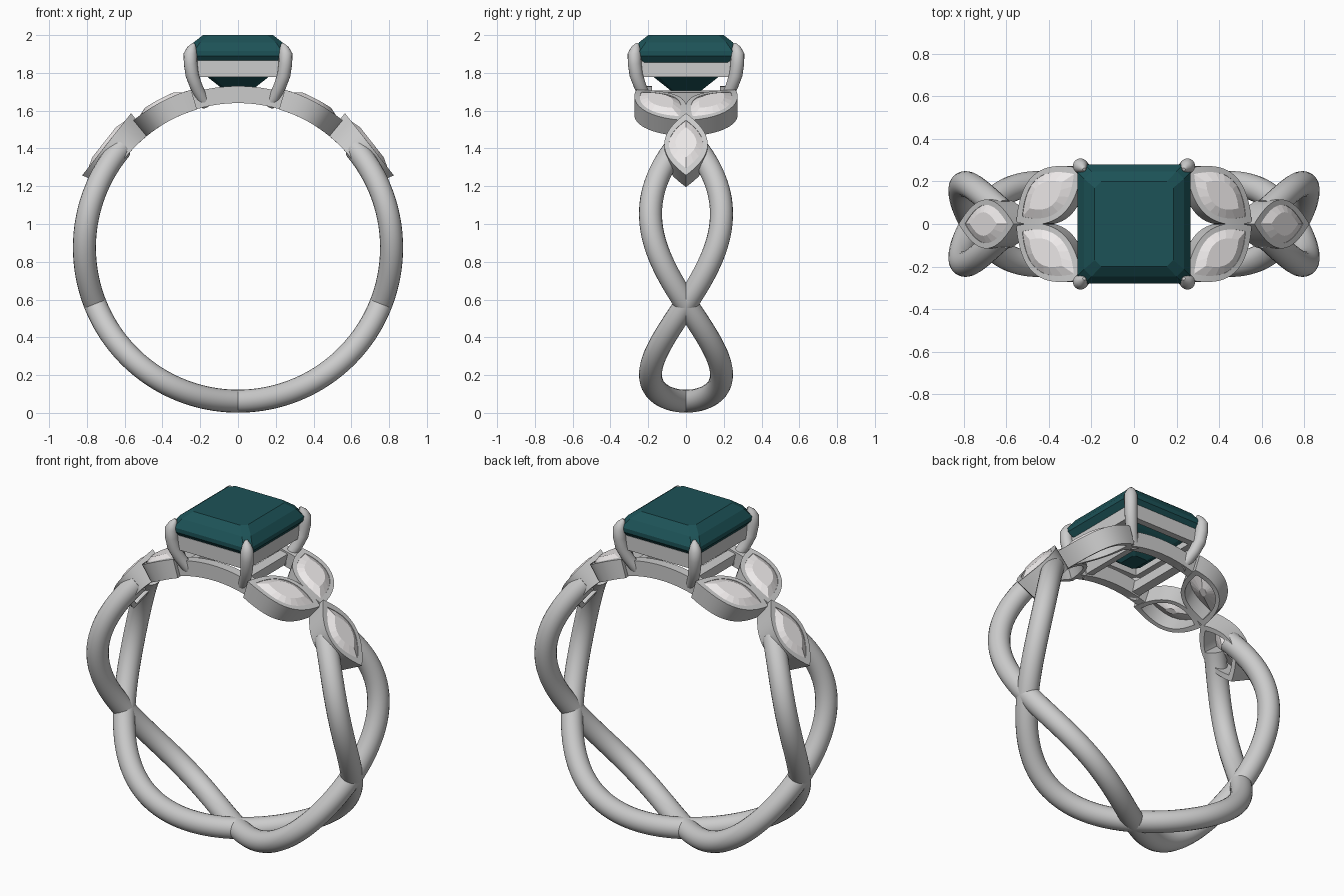
import bpy, bmesh
from math import sin, cos, pi, radians
from mathutils import Vector

if "Cube" in bpy.data.objects:
    bpy.data.objects.remove(bpy.data.objects["Cube"])

ZC = 0.875      # height of the ring centre
RM = 0.87       # radius used to wrap flat outlines onto the ring


def material(name, col):
    m = bpy.data.materials.new(name)
    m.diffuse_color = col
    m.use_nodes = True
    m.node_tree.nodes["Principled BSDF"].inputs["Base Color"].default_value = m.diffuse_color
    return m


GREEN = material("deep_green", (0.012, 0.085, 0.095, 1))
CLEAR = material("pale_stone", (0.86, 0.83, 0.83, 1))


def loft(name, rings, cyclic=False, mat=None, smooth=35):
    """Skin a list of closed rings; cap the ends unless cyclic."""
    bm = bmesh.new()
    vs = [[bm.verts.new(p) for p in r] for r in rings]
    n = len(vs[0])
    for i in range(len(vs) if cyclic else len(vs) - 1):
        a, b = vs[i], vs[(i + 1) % len(vs)]
        for j in range(n):
            k = (j + 1) % n
            bm.faces.new((a[j], a[k], b[k], b[j]))
    if not cyclic:
        bm.faces.new(vs[0])
        bm.faces.new(vs[-1])
    bmesh.ops.recalc_face_normals(bm, faces=bm.faces)
    me = bpy.data.meshes.new(name)
    bm.to_mesh(me)
    bm.free()
    ob = bpy.data.objects.new(name, me)
    bpy.context.collection.objects.link(ob)
    if mat:
        me.materials.append(mat)
    if smooth:
        bpy.ops.object.select_all(action='DESELECT')
        ob.select_set(True)
        bpy.context.view_layer.objects.active = ob
        bpy.ops.object.shade_smooth_by_angle(angle=radians(smooth))
    return ob


def tube(name, pts, radii, sides=20):
    pts = [Vector(p) for p in pts]
    rings = []
    for i, p in enumerate(pts):
        t = (pts[min(i + 1, len(pts) - 1)] - pts[max(i - 1, 0)]).normalized()
        u = t.cross(Vector((0, 1, 0))).normalized()
        v = u.cross(t)
        rings.append([p + radii[i] * (u * cos(2 * pi * k / sides) + v * sin(2 * pi * k / sides))
                      for k in range(sides)])
    return loft(name, rings)


def on_ring(theta, y, r):
    return (r * sin(theta), y, ZC + r * cos(theta))


# Two strands weaving around the lower part of the ring
for name, s in (("front_strand", -1), ("back_strand", 1)):
    pts = []
    for i in range(121):
        d = 50 + 260 * i / 120
        pts.append(on_ring(radians(d), s * 0.188 * sin((180 - d) * pi / 68.5), 0.813))
    tube(name, pts, [0.061] * len(pts))


def leaf(L, W, n):
    """Pointed-oval outline."""
    us = [-1 + 2 * i / n for i in range(n + 1)]
    return ([(L * u, W * (1 - u * u)) for u in us] +
            [(L * u, -W * (1 - u * u)) for u in us[-2:0:-1]])


def leaf_setting(name, s0, y0, ang, L, W, top, sx, sy, flat):
    """Leaf-shaped bezel with its stone, wrapped on the ring."""
    def wrap(outline, r):
        out = []
        for u, v in outline:
            th = (s0 + u * cos(ang) - v * sin(ang)) / RM
            rr = r / cos(th - s0 / RM) if flat and r > 0.8 else r
            x, y, z = on_ring(th, y0 + u * sin(ang) + v * cos(ang), rr)
            out.append((sx * x, sy * y, z))
        return out
    outer, inner = leaf(L, W, 20), leaf(L - 0.045, W - 0.025, 20)
    loft(name + "_bezel", [wrap(outer, top), wrap(outer, 0.763), wrap(inner, 0.763), wrap(inner, top)],
         cyclic=True)
    l, w = L - 0.04, W - 0.022
    loft(name + "_stone", [wrap(leaf(l * k, w * k, 8), top + dr) for k, dr in
                           ((0.2, -0.07), (1, -0.012), (0.98, -0.003), (0.6, 0.017))],
         mat=CLEAR, smooth=0)


# Three leaf settings on each shoulder
for side, sx in (("left", -1), ("right", 1)):
    for fb, sy in (("front", -1), ("back", 1)):
        leaf_setting(f"{side}_{fb}_leaf", 0.425, 0.135, radians(-36), 0.215, 0.12, 0.872, sx, sy, False)
    leaf_setting(f"{side}_lower_leaf", RM * radians(51.8), 0, 0, 0.202, 0.115, 0.885, sx, 1, True)

# Arched base bars under the head
for name, s in (("front_base_bar", -1), ("back_base_bar", 1)):
    loft(name, [[on_ring(radians(d), s * y, r) for y, r in
                 ((0.18, 0.765), (0.235, 0.765), (0.235, 0.855), (0.18, 0.855))]
                for d in range(-18, 19, 2)])
for name, s in (("left_base_bar", -1), ("right_base_bar", 1)):
    loft(name, [[on_ring(s * radians(d), y, r) for d, r in
                 ((10.5, 0.775), (14, 0.775), (14, 0.845), (10.5, 0.845))] for y in (-0.2, 0.2)])


def rect(x, y, z, c=0.0):
    if not c:
        return [(x, y, z), (-x, y, z), (-x, -y, z), (x, -y, z)]
    return [(x, y - c, z), (x - c, y, z), (c - x, y, z), (-x, y - c, z),
            (-x, c - y, z), (c - x, -y, z), (x - c, -y, z), (x, c - y, z)]


# Gallery rail
loft("gallery_rail", [rect(0.24, 0.262, 1.865), rect(0.24, 0.262, 1.778),
                      rect(0.2, 0.222, 1.778), rect(0.2, 0.222, 1.865)], cyclic=True)

# Step-cut centre stone: (half x, half y, z, corner cut)
levels = ((0.05, 0.06, 1.69, 0.012), (0.17, 0.18, 1.785, 0.03), (0.235, 0.248, 1.85, 0.03),
          (0.267, 0.28, 1.89, 0.035), (0.267, 0.28, 1.915, 0.035), (0.235, 0.248, 1.962, 0.035),
          (0.185, 0.2, 2.0, 0.03))
loft("centre_stone", [rect(*l) for l in levels], mat=GREEN, smooth=0)

# Four curved prongs
path = ((0.165, 0.195, 1.63), (0.195, 0.218, 1.675), (0.222, 0.243, 1.73), (0.243, 0.264, 1.79),
        (0.251, 0.272, 1.85), (0.252, 0.273, 1.9), (0.244, 0.266, 1.93), (0.234, 0.257, 1.955))
for side, sx in (("left", -1), ("right", 1)):
    for fb, sy in (("front", -1), ("back", 1)):
        tube(f"{side}_{fb}_prong", [(sx * x, sy * y, z) for x, y, z in path],
             [0.03, 0.031, 0.033, 0.035, 0.036, 0.036, 0.025, 0.008], 16)
